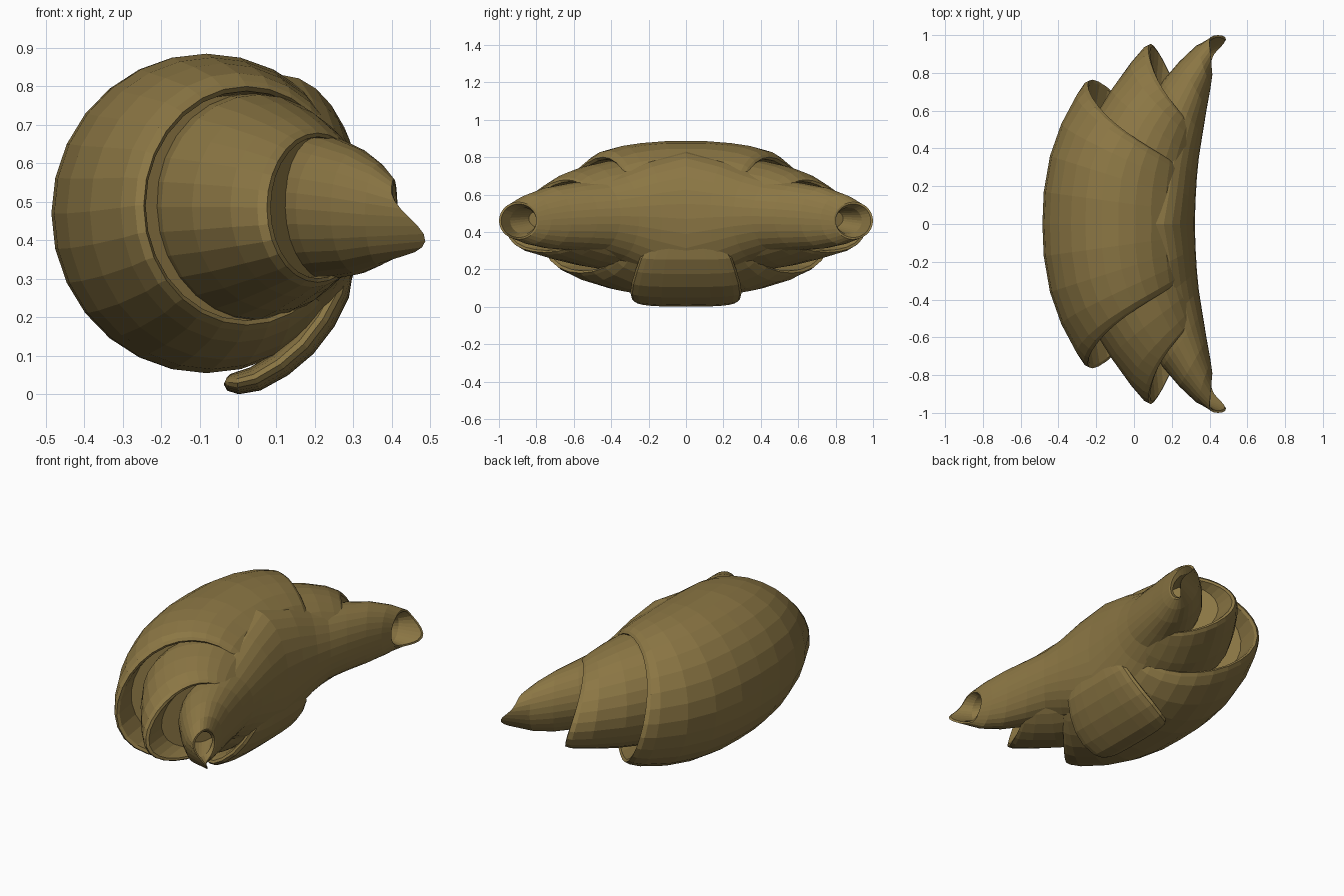
import bpy, bmesh, math
from mathutils import Vector

cube = bpy.data.objects.get("Cube")
if cube:
    bpy.data.objects.remove(cube, do_unlink=True)

# Baked crust colour
crust = bpy.data.materials.new("golden_crust")
crust.use_nodes = True
colour = (0.26, 0.183, 0.058, 1)
crust.diffuse_color = colour
crust.node_tree.nodes["Principled BSDF"].inputs["Base Color"].default_value = colour

SIDES = 28


def loft(name, rings):
    """Skin a list of closed point rings and cap both ends."""
    bm = bmesh.new()
    loops = [[bm.verts.new(p) for p in ring] for ring in rings]
    for a, b in zip(loops, loops[1:]):
        n = len(a)
        for i in range(n):
            j = (i + 1) % n
            bm.faces.new((a[i], a[j], b[j], b[i]))
    bm.faces.new(loops[0])
    bm.faces.new(loops[-1])
    bmesh.ops.recalc_face_normals(bm, faces=bm.faces)
    mesh = bpy.data.meshes.new(name)
    bm.to_mesh(mesh)
    bm.free()
    mesh.materials.append(crust)
    obj = bpy.data.objects.new(name, mesh)
    bpy.context.collection.objects.link(obj)
    return obj


def section(outer, inner, half_height, z, lean=0, spout=0, side=1):
    """Ellipse between two plan points; lean pushes its bottom outward."""
    o = Vector((outer[0], outer[1] * side, z))
    i = Vector((inner[0], inner[1] * side, z))
    ring = []
    for k in range(SIDES):
        a = math.tau * k / SIDES
        p = (o + i) / 2 + (i - o) / 2 * math.cos(a)
        p.z += half_height * math.sin(a)
        p.y -= side * lean * math.sin(a) * (1 - math.cos(a)) / 2
        p.x += spout * max(0, math.cos(a - math.radians(215))) ** 3
        ring.append(p)
    return ring


# Wide middle wrap: half profile from the centre to the lip and back inside
wrap = [
    ((-.478, .17), (.315, .06), .415, .47),
    ((-.445, .36), (.312, .12), .405, .47),
    ((-.385, .53), (.308, .18), .385, .475, .03),
    ((-.305, .68), (.302, .24), .35, .485, .08),
    ((-.268, .728), (.295, .26), .325, .49, .11),
    ((-.245, .738), (.29, .27), .31, .49, .12),
    ((-.24, .72), (.285, .26), .298, .49, .12),
    ((-.27, .58), (.28, .2), .295, .485, .05),
]
rings = [section(*r, side=-1) for r in reversed(wrap)]
rings.append(section((-.485, 0), (.32, 0), .415, .47))
rings += [section(*r) for r in wrap]
loft("middle_wrap", rings)

# Second wrap on each arm
second = [
    ((-.245, .42), (.30, .15), .30, .485),
    ((-.20, .58), (.31, .25), .292, .487),
    ((-.12, .71), (.322, .34), .27, .487, .03),
    ((-.02, .845), (.333, .42), .235, .487, .07),
    ((.05, .917), (.34, .46), .207, .485, .11),
    ((.075, .927), (.338, .47), .194, .485, .12),
    ((.085, .912), (.332, .46), .184, .485, .12),
    ((.07, .79), (.32, .38), .18, .485, .05),
]

# Core running out to a rolled tip, with an open mouth and a pointed spout
tip = [
    ((-.1, 0), (.322, 0), .36, .47),
    ((-.02, .3), (.326, .13), .3, .478),
    ((.03, .5), (.333, .25), .235, .483),
    ((.08, .63), (.343, .35), .195, .485),
    ((.15, .755), (.362, .47), .18, .482),
    ((.24, .86), (.385, .61), .163, .475),
    ((.33, .945), (.405, .72), .133, .467),
    ((.395, 1.0), (.415, .79), .1, .46, 0, .09),
    ((.40, .988), (.412, .80), .09, .46, 0, .08),
    ((.36, .94), (.395, .80), .07, .46),
    ((.27, .84), (.35, .70), .05, .47),
]

for end, side in (("back", 1), ("front", -1)):
    loft(end + "_second_wrap", [section(*r, side=side) for r in second])
    loft(end + "_tip", [section(*r, side=side) for r in tip])

# Folded tongue tucked under the inner side: x, z, half width, half thickness
tongue = [
    (.27, .36, .12, .01),
    (.275, .32, .205, .024),
    (.258, .265, .245, .033),
    (.22, .195, .27, .036),
    (.17, .13, .29, .036),
    (.11, .078, .298, .035),
    (.045, .04, .288, .033),
    (-.002, .029, .268, .029),
    (-.024, .031, .235, .022),
    (-.033, .035, .2, .01),
]
rings = []
for n, (x, z, width, thick) in enumerate(tongue):
    a, b = tongue[max(n - 1, 0)], tongue[min(n + 1, len(tongue) - 1)]
    normal = Vector((b[1] - a[1], 0, a[0] - b[0])).normalized()
    ring = []
    for k in range(20):
        t = math.tau * k / 20
        c, s = math.cos(t), math.sin(t)
        y = width * math.copysign(abs(c) ** .7, c)
        ring.append(Vector((x, y, z)) + normal * thick * math.copysign(abs(s) ** .8, s))
    rings.append(ring)
loft("under_tongue", rings)
